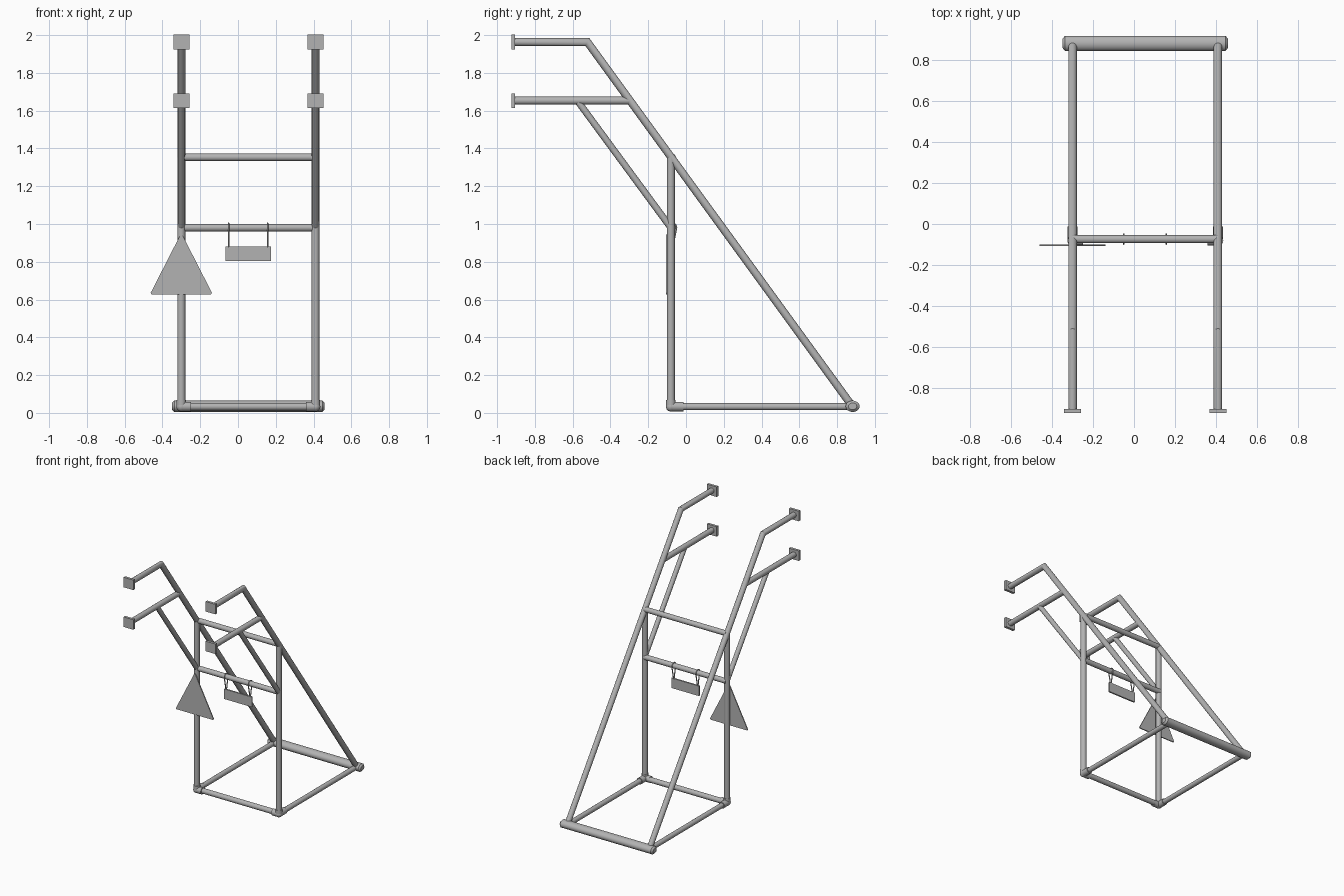
import bpy, bmesh, math
from mathutils import Vector

if "Cube" in bpy.data.objects:
    bpy.data.objects.remove(bpy.data.objects["Cube"], do_unlink=True)

steel = bpy.data.materials.new("grey steel")
steel.use_nodes = True
GREY = (0.45, 0.45, 0.45, 1)
steel.diffuse_color = GREY
steel.node_tree.nodes["Principled BSDF"].inputs["Base Color"].default_value = GREY


def finish(name, bm, smooth=True):
    bmesh.ops.recalc_face_normals(bm, faces=bm.faces)
    me = bpy.data.meshes.new(name)
    bm.to_mesh(me)
    bm.free()
    ob = bpy.data.objects.new(name, me)
    bpy.context.collection.objects.link(ob)
    me.materials.append(steel)
    if smooth:
        bpy.ops.object.select_all(action='DESELECT')
        ob.select_set(True)
        bpy.context.view_layer.objects.active = ob
        bpy.ops.object.shade_smooth_by_angle(angle=math.radians(35))
    return ob


def tube(name, points, r, sides=20):
    """Round pipe along a polyline, with mitred bends."""
    pts = [Vector(p) for p in points]
    bm = bmesh.new()
    d = (pts[1] - pts[0]).normalized()
    u = d.orthogonal().normalized()
    v = d.cross(u)
    ring = [pts[0] + r * (math.cos(a) * u + math.sin(a) * v)
            for a in (2 * math.pi * i / sides for i in range(sides))]
    prev = [bm.verts.new(c) for c in ring]
    bm.faces.new(prev)
    for i in range(1, len(pts)):
        d = (pts[i] - pts[i - 1]).normalized()
        out = (pts[i + 1] - pts[i]).normalized() if i + 1 < len(pts) else d
        n = (d + out).normalized()
        ring = [c + d * ((pts[i] - c).dot(n) / d.dot(n)) for c in ring]
        cur = [bm.verts.new(c) for c in ring]
        for k in range(sides):
            j = (k + 1) % sides
            bm.faces.new((prev[k], prev[j], cur[j], cur[k]))
        prev = cur
    bm.faces.new(prev)
    return finish(name, bm)


def box(name, centre, size):
    bm = bmesh.new()
    bmesh.ops.create_cube(bm, size=1)
    for vert in bm.verts:
        vert.co = Vector(centre) + Vector(a * b for a, b in zip(vert.co, size))
    return finish(name, bm, False)


def ball(name, centre, r):
    bm = bmesh.new()
    bmesh.ops.create_uvsphere(bm, u_segments=20, v_segments=12, radius=r)
    bmesh.ops.translate(bm, verts=bm.verts, vec=centre)
    return finish(name, bm)


R = 0.021
POST_Y, REAR_Y, BASE_Z = -0.08, 0.882, 0.033
XR, XL = -0.30, 0.41

# Side frames
for side, x, inward in (("right", XR, 1), ("left", XL, -1)):
    tube(side + "_post", [(x, POST_Y, BASE_Z), (x, POST_Y, 1.355)], R)
    tube(side + "_base_rail", [(x, POST_Y, BASE_Z), (x, REAR_Y, BASE_Z)], 0.019)
    tube(side + "_sloping_rail", [(x, -0.91, 1.963), (x, -0.522, 1.963),
                                  (x, REAR_Y, BASE_Z)], R)
    tube(side + "_lower_arm", [(x, -0.91, 1.653), (x, -0.30, 1.653)], R)
    tube(side + "_brace", [(x, -0.573, 1.65), (x, POST_Y, 0.98)], 0.018)
    for label, z in (("upper", 1.963), ("lower", 1.653)):
        box(f"{side}_{label}_wall_plate", (x, -0.914, z), (0.084, 0.02, 0.078))
    # Three-way corner fitting
    ball(side + "_corner", (x, POST_Y, BASE_Z), 0.026)
    for label, end in (("upright", (x, POST_Y, 0.068)), ("rear", (x, -0.012, BASE_Z)),
                       ("cross", (x + inward * 0.05, POST_Y, BASE_Z))):
        tube(f"{side}_corner_{label}_sleeve", [(x, POST_Y, BASE_Z), end], 0.025)

# Cross bars between the posts
for name, z in (("front_base_bar", BASE_Z), ("middle_cross_bar", 0.98),
                ("top_cross_bar", 1.353)):
    tube(name, [(XR, POST_Y + 0.006, z), (XL, POST_Y + 0.006, z)], 0.02)

# Thick rear bar with tapered ends
bm = bmesh.new()
rings = []
for x, s in ((-0.349, 0.6), (-0.337, 1), (0.447, 1), (0.459, 0.6)):
    rings.append([bm.verts.new((x, REAR_Y + 0.037 * s * math.cos(a),
                                0.035 + 0.030 * s * math.sin(a)))
                  for a in (2 * math.pi * i / 24 for i in range(24))])
for a, b in zip(rings, rings[1:]):
    for k in range(24):
        j = (k + 1) % 24
        bm.faces.new((a[k], a[j], b[j], b[k]))
bm.faces.new(rings[0])
bm.faces.new(rings[-1])
finish("rear_base_bar", bm)

# Triangular plate on the right post
bm = bmesh.new()
outline = [(-0.304, 0.945), (-0.296, 0.945), (-0.138, 0.636), (-0.142, 0.628),
           (-0.458, 0.628), (-0.462, 0.636)]
face = bm.faces.new([bm.verts.new((x, -0.107, z)) for x, z in outline])
ext = bmesh.ops.extrude_face_region(bm, geom=[face])
bmesh.ops.translate(bm, vec=(0, 0.008, 0),
                    verts=[g for g in ext["geom"] if isinstance(g, bmesh.types.BMVert)])
finish("triangle_plate", bm, False)

# Small sign hung from the middle bar by two wire loops
SY = POST_Y + 0.006
box("hanging_sign", (0.055, SY, 0.842), (0.24, 0.012, 0.078))
for side, x in (("right", -0.05), ("left", 0.157)):
    arc = [(x, SY + 0.024 * math.cos(math.pi * i / 8), 0.98 + 0.024 * math.sin(math.pi * i / 8))
           for i in range(9)]
    tube(side + "_sign_loop", [(x, SY + 0.003, 0.875)] + arc + [(x, SY - 0.003, 0.875)],
         0.004, 8)
